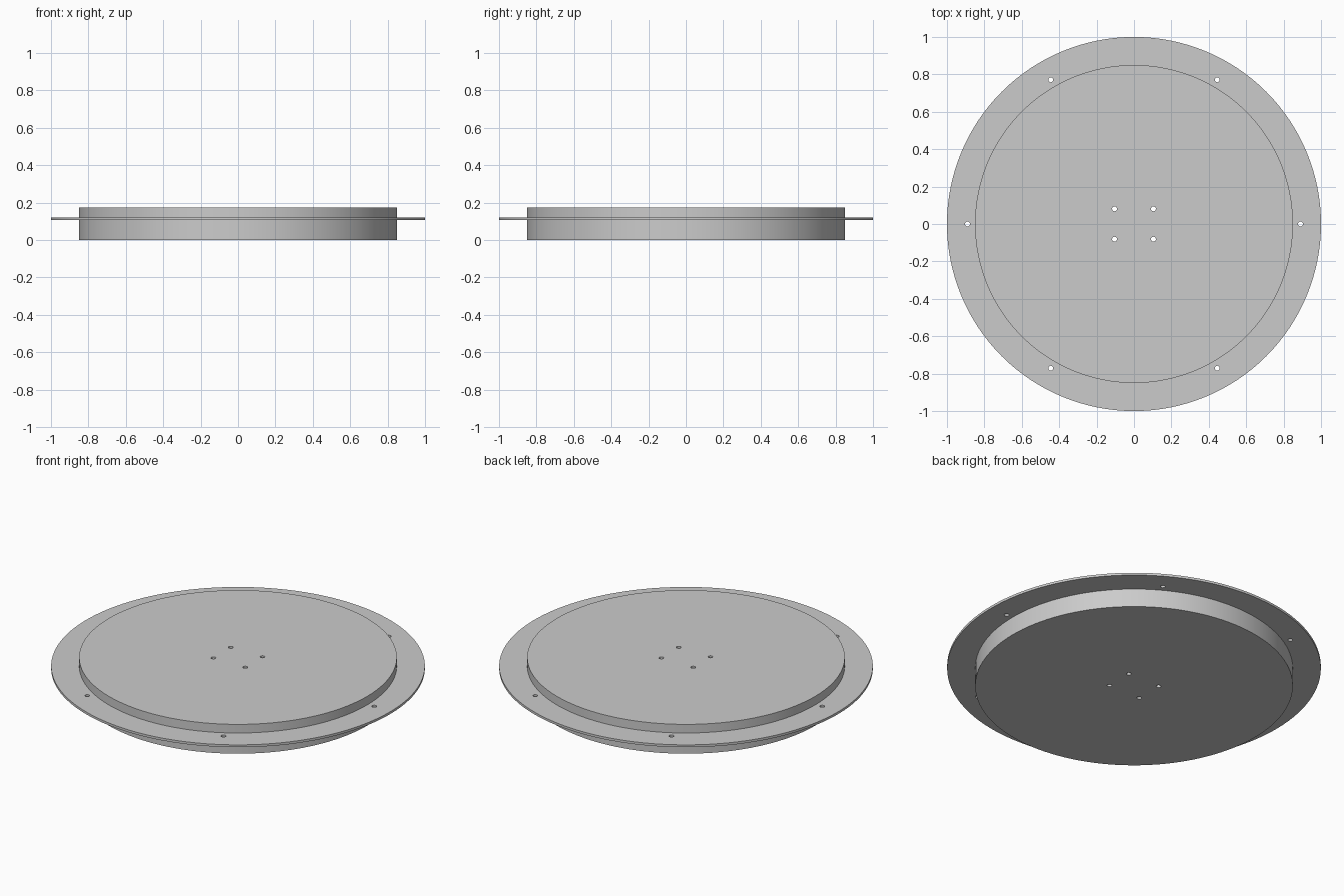
import bpy
import bmesh
from math import cos, sin, pi, tau
from mathutils import Matrix, Vector

cube = bpy.data.objects.get("Cube")
if cube:
    bpy.data.objects.remove(cube, do_unlink=True)

SEGMENTS = 128
HEIGHT = 0.173
DRUM_RADIUS = 0.85
FLANGE_BOTTOM, FLANGE_TOP = 0.108, 0.122
HOLE_RADIUS = 0.013

grey = bpy.data.materials.new("light grey")
grey.use_nodes = True
grey.diffuse_color = (0.6, 0.6, 0.6, 1)
grey.node_tree.nodes["Principled BSDF"].inputs["Base Color"].default_value = grey.diffuse_color


def make_object(name, bm):
    mesh = bpy.data.meshes.new(name)
    bmesh.ops.recalc_face_normals(bm, faces=bm.faces)
    bm.to_mesh(mesh)
    bm.free()
    mesh.materials.append(grey)
    obj = bpy.data.objects.new(name, mesh)
    bpy.context.collection.objects.link(obj)
    return obj


# Drum with a thin flange: stacked rings, capped top and bottom
profile = [
    (DRUM_RADIUS, 0), (DRUM_RADIUS, FLANGE_BOTTOM),
    (1, FLANGE_BOTTOM), (1, FLANGE_TOP),
    (DRUM_RADIUS, FLANGE_TOP), (DRUM_RADIUS, HEIGHT),
]
bm = bmesh.new()
rings = [[bm.verts.new((r * cos(tau * i / SEGMENTS), r * sin(tau * i / SEGMENTS), z))
          for i in range(SEGMENTS)] for r, z in profile]
for low, high in zip(rings, rings[1:]):
    for i in range(SEGMENTS):
        j = (i + 1) % SEGMENTS
        bm.faces.new((low[i], low[j], high[j], high[i]))
bm.faces.new(rings[0])
bm.faces.new(rings[-1])
plate = make_object("flanged_plate", bm)

# Drill bits: six around the flange, four near the centre
spots = [(0.89 * cos(k * pi / 3), 0.89 * sin(k * pi / 3)) for k in range(6)]
spots += [(x, y) for x in (-0.104, 0.104) for y in (-0.081, 0.081)]
bm = bmesh.new()
for x, y in spots:
    bmesh.ops.create_cone(bm, cap_ends=True, segments=24, radius1=HOLE_RADIUS,
                          radius2=HOLE_RADIUS, depth=1,
                          matrix=Matrix.Translation(Vector((x, y, HEIGHT / 2))))
drill = make_object("hole_cutter", bm)
drill.hide_render = True

# Cut the bolt holes and discard the cutter
bpy.ops.object.select_all(action="DESELECT")
plate.select_set(True)
bpy.context.view_layer.objects.active = plate
cut = plate.modifiers.new("bolt_holes", "BOOLEAN")
cut.operation = "DIFFERENCE"
cut.solver = "EXACT"
cut.object = drill
bpy.ops.object.modifier_apply(modifier=cut.name)
bpy.data.objects.remove(drill, do_unlink=True)

bpy.ops.object.shade_smooth_by_angle(angle=pi / 6)
